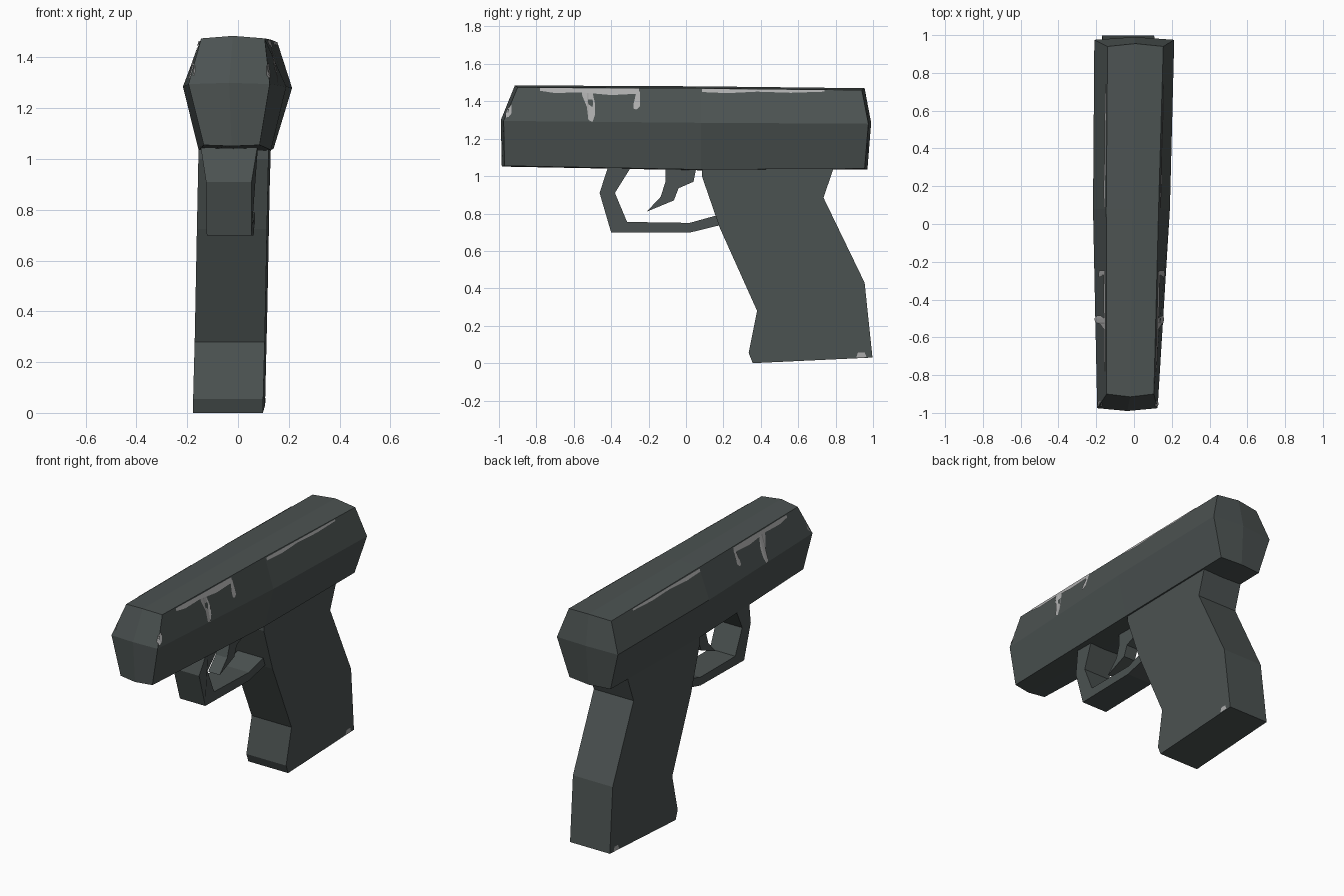
import bpy, bmesh
from mathutils import Vector
from mathutils.bvhtree import BVHTree

if "Cube" in bpy.data.objects:
    bpy.data.objects.remove(bpy.data.objects["Cube"])


def material(name, rgb):
    m = bpy.data.materials.new(name)
    m.diffuse_color = (*rgb, 1)
    m.use_nodes = True
    m.node_tree.nodes["Principled BSDF"].inputs["Base Color"].default_value = m.diffuse_color
    return m


GUNMETAL = material("dark gunmetal", (0.072, 0.086, 0.084))
BARE = material("worn bare metal", (0.42, 0.42, 0.42))


def finish(name, bm, mat, recalc=True):
    if recalc:
        bmesh.ops.recalc_face_normals(bm, faces=bm.faces)
    me = bpy.data.meshes.new(name)
    bm.to_mesh(me)
    bm.free()
    me.materials.append(mat)
    ob = bpy.data.objects.new(name, me)
    bpy.context.collection.objects.link(ob)
    return ob


def prism(name, profile, span):
    """Side profile (y, z) given thickness; span(y, z) returns left and right x."""
    bm = bmesh.new()
    sides = [[bm.verts.new((span(y, z)[k], y, z)) for y, z in profile] for k in (0, 1)]
    n = len(profile)
    bm.faces.new(sides[0])
    bm.faces.new(sides[1][::-1])
    for i in range(n):
        j = (i + 1) % n
        bm.faces.new((sides[0][i], sides[0][j], sides[1][j], sides[1][i]))
    return finish(name, bm, GUNMETAL)


# Slide: three stations, each with top / widest / bottom rows of (y, z, x left, x right)
stations = [
    [(-0.90, 1.475, -0.145, 0.105), (-0.975, 1.295, -0.195, 0.125), (-0.97, 1.055, -0.135, 0.085)],
    [(0.08, 1.47, -0.147, 0.13), (0.08, 1.285, -0.217, 0.19), (0.08, 1.035, -0.155, 0.13)],
    [(0.94, 1.46, -0.14, 0.155), (0.975, 1.28, -0.21, 0.213), (0.955, 1.04, -0.145, 0.14)],
]
bm = bmesh.new()
rings, caps = [], []
for k, (top, mid, bot) in enumerate(stations):
    bulge = (-0.015, 0, 0.015)[k]

    def centre(row, dz):
        y, z, l, r = row
        return bm.verts.new(((l + r) / 2, y + bulge, z + dz))

    def corner(row, side):
        return bm.verts.new((row[2 + side], row[0], row[1]))

    rings.append([corner(top, 0), centre(top, 0.01), corner(top, 1), corner(mid, 1),
                  corner(bot, 1), centre(bot, -0.004), corner(bot, 0), corner(mid, 0)])
    if k != 1:
        r, c = rings[-1], centre(mid, 0.005)
        caps += [(r[0], r[1], c, r[7]), (r[1], r[2], r[3], c),
                 (r[3], r[4], r[5], c), (r[5], r[6], r[7], c)]
for a, b in zip(rings, rings[1:]):
    for i in range(8):
        j = (i + 1) % 8
        bm.faces.new((a[i], a[j], b[j], b[i]))
for c in caps:
    bm.faces.new(c)
bmesh.ops.recalc_face_normals(bm, faces=bm.faces)
slide_tree = BVHTree.FromBMesh(bm)
finish("slide", bm, GUNMETAL)


# Grip, leaning very slightly to one side
def grip_span(y, z):
    c = -0.04 + 0.025 * z + 0.012 * (y - 0.35)
    return c - 0.138, c + 0.138


grip = prism("grip", [(0.085, 1.10), (0.085, 1.0), (0.18, 0.725), (0.38, 0.28), (0.335, 0.055),
                      (0.357, 0.0), (0.997, 0.03), (0.955, 0.43), (0.735, 0.885),
                      (0.785, 1.03), (0.80, 1.10)], grip_span)


# Trigger guard, widening where it meets the frame
def guard_span(y, z):
    w = 0.088 + max(0, z - 0.9) * 0.16
    c = -0.035 + 0.02 * (y + 0.4)
    return c - w, c + w


prism("trigger_guard", [(-0.41, 1.07), (-0.462, 0.91), (-0.40, 0.698), (0.02, 0.698), (0.20, 0.742),
                        (0.20, 0.80), (0.02, 0.75), (-0.315, 0.755), (-0.38, 0.91), (-0.28, 1.07)],
      guard_span)

# Trigger
prism("trigger", [(-0.11, 1.07), (-0.11, 0.97), (-0.135, 0.89), (-0.21, 0.81), (-0.065, 0.87),
                  (-0.04, 0.935), (0.04, 0.97), (0.06, 1.07)], lambda y, z: (-0.06, 0.02))

# Worn patches: strips of (y, lower z, upper z) laid onto both flanks of the slide
wear = {
    "front_edge_wear": [(-0.78, 1.455, 1.47), (-0.70, 1.443, 1.47), (-0.56, 1.447, 1.468),
                        (-0.40, 1.432, 1.468), (-0.25, 1.44, 1.467)],
    "long_drip_wear": [(-0.555, 1.43, 1.45), (-0.53, 1.37, 1.45), (-0.522, 1.30, 1.45),
                       (-0.50, 1.29, 1.45), (-0.485, 1.33, 1.38)],
    "short_drip_wear": [(-0.28, 1.36, 1.385), (-0.265, 1.355, 1.45), (-0.247, 1.37, 1.45)],
    "rear_edge_wear": [(0.085, 1.448, 1.464), (0.22, 1.442, 1.463), (0.38, 1.45, 1.462),
                       (0.56, 1.444, 1.46), (0.74, 1.45, 1.459)],
    "muzzle_corner_wear": [(-0.962, 1.313, 1.33), (-0.948, 1.315, 1.362), (-0.932, 1.335, 1.38)],
}
for name, strip in wear.items():
    for label, s in (("left", -1), ("right", 1)):
        bm = bmesh.new()
        cols = []
        for y, lo, hi in strip:
            col = []
            for z in (lo, hi):
                p, n, _, _ = slide_tree.ray_cast(Vector((s, y, z)), Vector((-s, 0, 0)))
                col.append(bm.verts.new(p + n * 0.005))
            cols.append(col)
        for a, b in zip(cols, cols[1:]):
            quad = [a[0], b[0], b[1], a[1]]
            bm.faces.new(quad if s > 0 else quad[::-1])
        finish(f"{name}_{label}", bm, BARE, recalc=False)

# Worn heel of the grip, both sides
for label, k, s in (("left", 0, -1), ("right", 1, 1)):
    bm = bmesh.new()
    quad = [bm.verts.new((grip_span(y, z)[k] + s * 0.003, y, z))
            for y, z in ((0.91, 0.03), (0.965, 0.032), (0.955, 0.058), (0.92, 0.058))]
    bm.faces.new(quad if s > 0 else quad[::-1])
    finish(f"heel_wear_{label}", bm, BARE, recalc=False)
